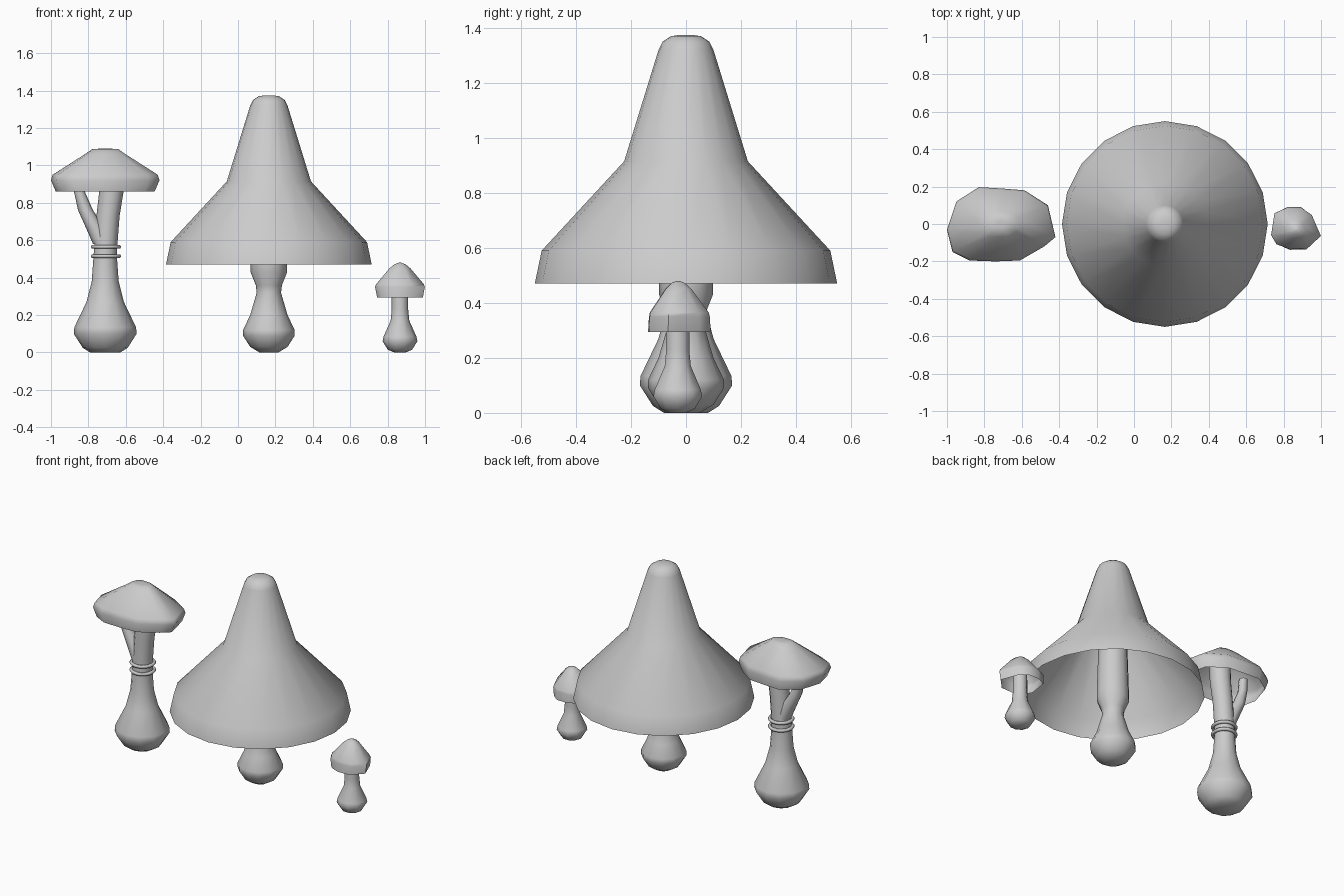
import bpy, bmesh
from math import cos, sin, pi, radians

if "Cube" in bpy.data.objects:
    bpy.data.objects.remove(bpy.data.objects["Cube"])


def loft(name, rings, cap_start=False, cap_end=True, angle=50):
    """Skin a list of equal-length point rings into one smooth object."""
    bm = bmesh.new()
    vs = [[bm.verts.new(p) for p in ring] for ring in rings]
    n = len(vs[0])
    for a, b in zip(vs, vs[1:]):
        for i in range(n):
            j = (i + 1) % n
            bm.faces.new((a[i], a[j], b[j], b[i]))
    if cap_start:
        bm.faces.new(vs[0][::-1])
    if cap_end:
        bm.faces.new(vs[-1])
    me = bpy.data.meshes.new(name)
    bm.to_mesh(me)
    bm.free()
    me.polygons.foreach_set("use_smooth", [True] * len(me.polygons))
    me.set_sharp_from_angle(angle=radians(angle))
    ob = bpy.data.objects.new(name, me)
    bpy.context.collection.objects.link(ob)
    return ob


def round_part(name, x, y, profile, sides, closed_base=False):
    """Round loft; profile rows are (radius, z) or (radius, z, x shift)."""
    rings = []
    for r, z, *dx in profile:
        cx = x + (dx[0] if dx else 0)
        rings.append([(cx + r * cos(2 * pi * i / sides),
                       y + r * sin(2 * pi * i / sides), z) for i in range(sides)])
    return loft(name, rings, cap_start=closed_base)


def lumpy_cap(name, x, y, outline, profile):
    """Irregular open cap; profile rows are (x scale, y scale, z)."""
    rings = [[(x + px * sx, y + py * sy, z) for px, py in outline]
             for sx, sy, z in profile]
    return loft(name, rings, angle=60)


# Large mushroom: hollow hat and bulbous stem
BX = 0.165
round_part("large_cap", BX, 0, [
    (0.55, 0.47), (0.525, 0.59), (0.225, 0.915), (0.10, 1.32),
    (0.085, 1.35), (0.055, 1.37), (0.02, 1.375)], 20)
round_part("large_stem", BX, 0, [
    (0.05, 0.0), (0.10, 0.03), (0.138, 0.09), (0.138, 0.12), (0.10, 0.20),
    (0.065, 0.32), (0.07, 0.36), (0.098, 0.43), (0.098, 0.48),
    (0.088, 0.80), (0.085, 1.15)], 12, True)

# Tall mushroom: leaning stem, side branch, two rings, irregular cap
TX = -0.71
round_part("tall_stem", TX, 0, [
    (0.08, 0.0), (0.12, 0.025), (0.168, 0.10), (0.165, 0.135), (0.10, 0.27),
    (0.072, 0.38), (0.062, 0.52), (0.062, 0.60, 0.005), (0.062, 0.73, 0.015),
    (0.065, 0.86, 0.033), (0.065, 1.0, 0.04)], 12, True)
round_part("tall_branch", TX, 0, [
    (0.055, 0.58, -0.01), (0.05, 0.66, -0.05), (0.04, 0.76, -0.105),
    (0.029, 0.86, -0.138), (0.027, 0.95, -0.145)], 8, True)
for i, z in enumerate((0.515, 0.565)):
    bpy.ops.mesh.primitive_torus_add(
        location=(TX + 0.004, 0, z), major_radius=0.07, minor_radius=0.011,
        major_segments=16, minor_segments=6)
    ring = bpy.context.object
    ring.name = f"stem_ring_{i + 1}"
    bpy.ops.object.shade_smooth()
lumpy_cap("tall_cap", TX, 0, [
    (0.29, -0.07), (0.25, 0.10), (0.125, 0.18), (0.0, 0.19), (-0.12, 0.197),
    (-0.24, 0.12), (-0.29, -0.03), (-0.26, -0.15), (-0.17, -0.195),
    (-0.03, -0.2), (0.10, -0.195), (0.23, -0.12)],
    [(0.91, 0.96, 0.86), (1, 1, 0.92), (0.97, 0.95, 0.95),
     (0.35, 0.35, 1.065), (0.24, 0.22, 1.088), (0.08, 0.08, 1.09)])

# Small mushroom: stubby stem and pointed irregular cap
SX, SY = 0.866, -0.03
round_part("small_stem", SX, SY, [
    (0.03, 0.0), (0.065, 0.015), (0.093, 0.06), (0.088, 0.085), (0.05, 0.17),
    (0.044, 0.23), (0.044, 0.30), (0.04, 0.40)], 10, True)
lumpy_cap("small_cap", SX, SY, [
    (0.133, -0.035), (0.085, 0.08), (0.03, 0.12), (-0.05, 0.12),
    (-0.115, 0.09), (-0.133, -0.03), (-0.105, -0.08), (-0.035, -0.108),
    (0.06, -0.105)],
    [(0.92, 1, 0.295), (1, 0.97, 0.35), (0.96, 0.94, 0.365),
     (0.42, 0.42, 0.45), (0.22, 0.22, 0.472), (0.05, 0.05, 0.48)])
